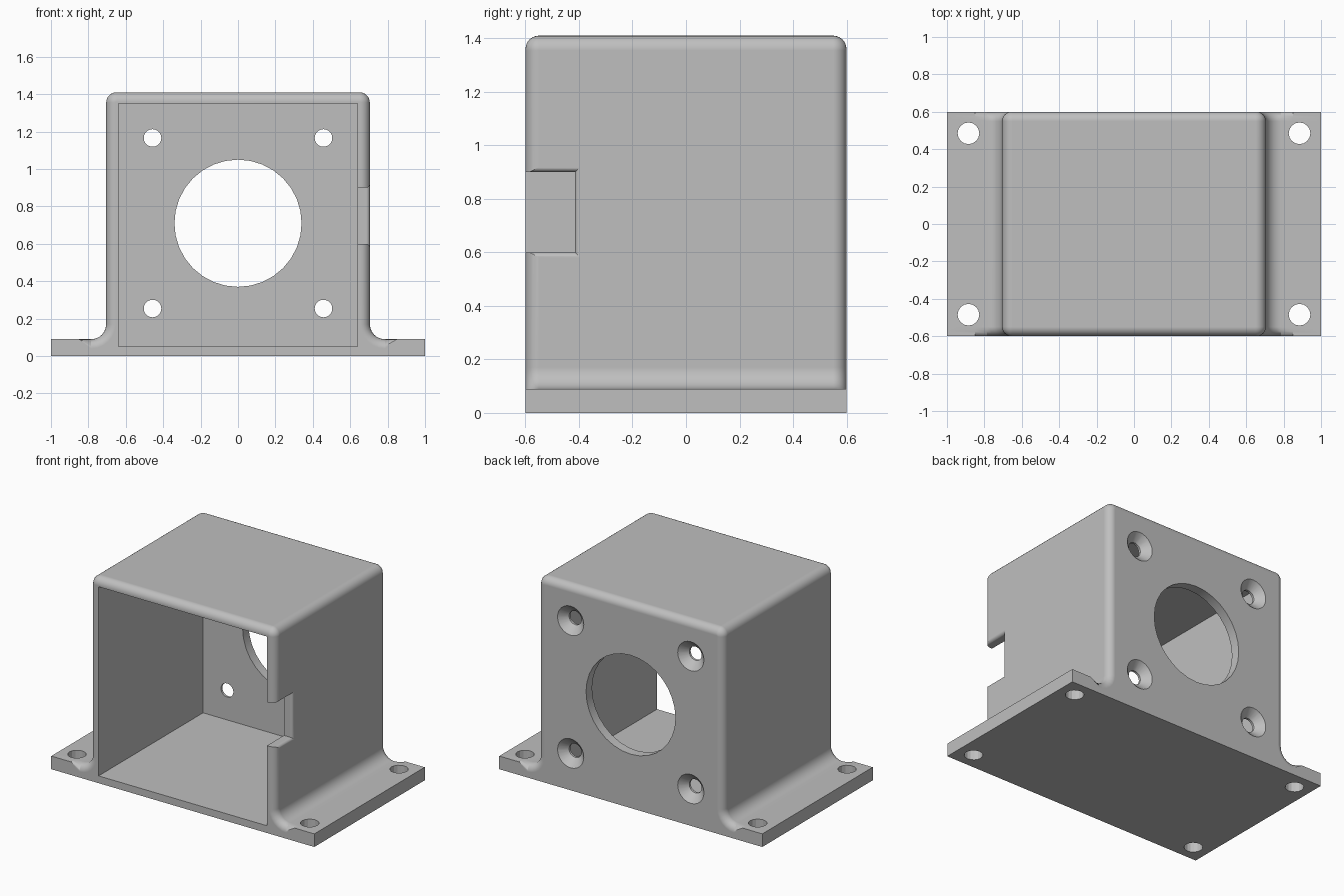
import bpy, bmesh
from math import sin, cos, pi

if "Cube" in bpy.data.objects:
    bpy.data.objects.remove(bpy.data.objects["Cube"])

HALF_W, HALF_D, TOP, PLATE = 0.705, 0.6, 1.41, 0.09   # housing and plate sizes
CORNER, ROUND, FILLET = 0.055, 0.05, 0.08             # edge radii
MID_Z = 0.71

grey = bpy.data.materials.new("plain grey")
grey.use_nodes = True
grey.diffuse_color = (0.52, 0.52, 0.52, 1)
grey.node_tree.nodes["Principled BSDF"].inputs["Base Color"].default_value = (0.52, 0.52, 0.52, 1)


def loft(name, rings):
    """Closed solid skinned through rings that have equal point counts."""
    bm = bmesh.new()
    loops = [[bm.verts.new(p) for p in ring] for ring in rings]
    for a, b in zip(loops, loops[1:]):
        for i in range(len(a)):
            j = (i + 1) % len(a)
            bm.faces.new((a[i], a[j], b[j], b[i]))
    bm.faces.new(loops[0][::-1])
    bm.faces.new(loops[-1])
    bmesh.ops.recalc_face_normals(bm, faces=bm.faces)
    mesh = bpy.data.meshes.new(name)
    bm.to_mesh(mesh)
    bm.free()
    mesh.materials.append(grey)
    obj = bpy.data.objects.new(name, mesh)
    bpy.context.scene.collection.objects.link(obj)
    return obj


def arc(cx, cz, radius, start, end, steps=6):
    angles = [start + (end - start) * i / steps for i in range(steps + 1)]
    return [(cx + radius * cos(a), cz + radius * sin(a)) for a in angles]


def section(y, inset):
    """Plate, fillet and rounded housing outline, pulled inwards by inset."""
    half = [(1, 0), (1, PLATE), (0.85, PLATE)]
    half += arc(HALF_W + FILLET, PLATE + FILLET, FILLET + inset, 1.5 * pi, pi)
    half += arc(HALF_W - CORNER, TOP - CORNER, CORNER - inset, 0, pi / 2)
    outline = half + [(-x, z) for x, z in reversed(half)]
    return [(x, y, z) for x, z in outline]


def rect(x, y0, y1, z0, z1):
    return [(x, y0, z0), (x, y1, z0), (x, y1, z1), (x, y0, z1)]


def round_y(x, z, steps, count):
    return [[(x + r * cos(2 * pi * i / count), y, z + r * sin(2 * pi * i / count))
             for i in range(count)] for y, r in steps]


# Housing with its mounting plate, front and back edges rounded
turns = [pi / 2 * i / 6 for i in range(7)]
ends = [(HALF_D - ROUND * (1 - cos(a)), ROUND * (1 - sin(a))) for a in turns]
rings = [section(-y, d) for y, d in ends] + [section(y, d) for y, d in reversed(ends)]
housing = loft("motor_housing", rings)

# Cavity open at the front
cutters = [loft("cavity_cutter", [rect(x, -0.8, 0.535, 0.05, 1.35) for x in (-0.64, 0.64)])]

# Side notch with a softened outer lip
lip = 0.02
flare = [(0.6, 0)] + [(HALF_W - lip + lip * sin(a), lip * (1 - cos(a))) for a in turns] + [(0.75, lip)]
cutters.append(loft("notch_cutter", [
    rect(x, -0.8, -0.415 + g, 0.6 - g, 0.9 + g) for x, g in flare]))

# Large shaft opening in the back wall
cutters.append(loft("shaft_cutter", round_y(0, MID_Z, [(0.4, 0.34), (0.8, 0.34)], 32)))

# Countersunk screw holes and plate holes, one in each corner
for sx in (-1, 1):
    for s in (-1, 1):
        cutters.append(loft("screw_cutter", round_y(
            sx * 0.457, MID_Z + s * 0.456, [(0.4, 0.047), (0.55, 0.047), (0.65, 0.153)], 24)))
        cutters.append(loft("plate_hole_cutter", [
            [(sx * 0.885 + 0.058 * cos(pi * i / 8), s * 0.485 + 0.058 * sin(pi * i / 8), z)
             for i in range(16)] for z in (-0.1, 0.2)]))

for cutter in cutters:
    cutter.hide_render = True
    mod = housing.modifiers.new(cutter.name, "BOOLEAN")
    mod.operation = "DIFFERENCE"
    mod.solver = "EXACT"
    mod.object = cutter

# Bake the cuts and drop the cutters
bpy.context.view_layer.update()
result = bpy.data.meshes.new_from_object(
    housing.evaluated_get(bpy.context.evaluated_depsgraph_get()))
housing.modifiers.clear()
housing.data = result
result.materials.clear()
result.materials.append(grey)
for poly in result.polygons:
    poly.material_index = 0
for cutter in cutters:
    bpy.data.objects.remove(cutter)

# Smooth the rounded edges and keep large faces flat
for obj in bpy.context.selected_objects:
    obj.select_set(False)
housing.select_set(True)
bpy.context.view_layer.objects.active = housing
bpy.ops.object.shade_smooth_by_angle(angle=pi / 9)
weighted = housing.modifiers.new("flat_faces", "WEIGHTED_NORMAL")
weighted.keep_sharp = True
